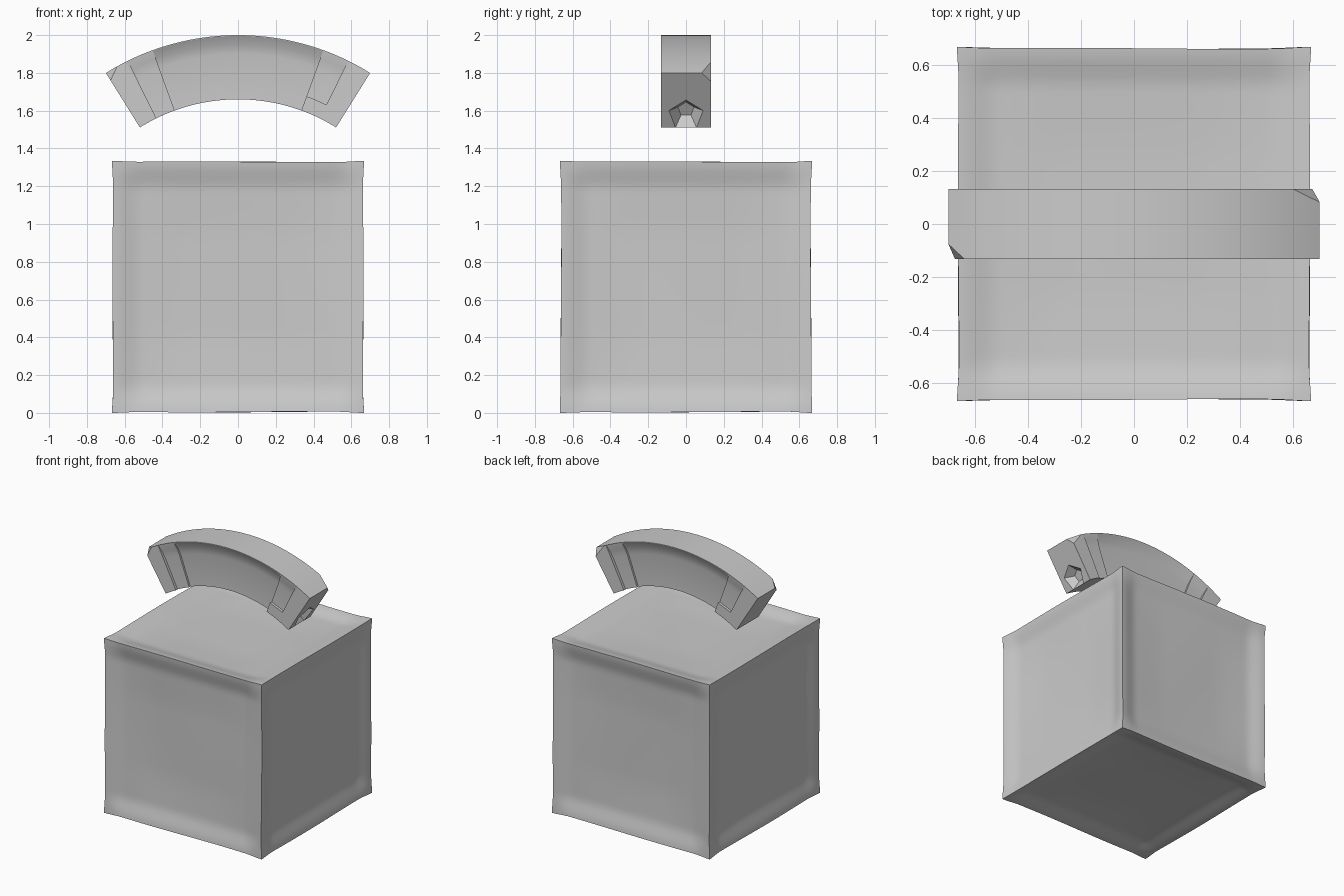
import bpy, bmesh, math, random
from mathutils import Vector, Matrix

if "Cube" in bpy.data.objects:
    bpy.data.objects.remove(bpy.data.objects["Cube"])

random.seed(3)
CENTRE_Z = 0.68          # centre of the arch's circle
END = math.radians(32)


def make_object(name, bm):
    bmesh.ops.recalc_face_normals(bm, faces=bm.faces)
    mesh = bpy.data.meshes.new(name)
    bm.to_mesh(mesh)
    bm.free()
    obj = bpy.data.objects.new(name, mesh)
    bpy.context.collection.objects.link(obj)
    return obj


def sector(profile, a0, a1, n):
    """Sweep a closed (radius, y) profile around the arch centre, degrees from up."""
    bm = bmesh.new()
    rings = []
    for k in range(n + 1):
        a = math.radians(a0 + (a1 - a0) * k / n)
        s, c = math.sin(a), math.cos(a)
        rings.append([bm.verts.new((r * s, y, CENTRE_Z + r * c)) for r, y in profile])
    for p, q in zip(rings, rings[1:]):
        for i in range(len(profile)):
            j = (i + 1) % len(profile)
            bm.faces.new((p[i], p[j], q[j], q[i]))
    bm.faces.new(rings[0])
    bm.faces.new(rings[-1][::-1])
    return bm


def smooth(obj, angle):
    bpy.ops.object.select_all(action='DESELECT')
    obj.select_set(True)
    bpy.context.view_layer.objects.active = obj
    bpy.ops.object.shade_smooth_by_angle(angle=math.radians(angle))


def cut(obj, cutter):
    bpy.context.view_layer.objects.active = obj
    mod = obj.modifiers.new("cut", 'BOOLEAN')
    mod.object = cutter
    mod.operation = 'DIFFERENCE'
    mod.solver = 'EXACT'
    bpy.ops.object.modifier_apply(modifier=mod.name)
    bpy.data.objects.remove(cutter)


def ease(t):
    t = max(0.0, min(1.0, t))
    return t * t * (3 - 2 * t)


# Block: cube with dished faces and slightly worn edges
H = 0.667
bm = bmesh.new()
bmesh.ops.create_cube(bm, size=2 * H)
bmesh.ops.subdivide_edges(bm, edges=bm.edges[:], cuts=47, use_grid_fill=True)
phase = [random.uniform(0, 6.28) for _ in range(3)]
for v in bm.verts:
    old = v.co.copy()
    for i in range(3):
        if abs(abs(old[i]) - H) < 1e-4:
            u, w = [old[j] for j in range(3) if j != i]
            du, dw = H - abs(u), H - abs(w)
            dish = (0.028 * ease(du / 0.16) * ease(dw / 0.16)
                    + 0.014 * ease(du / 0.45) * ease(dw / 0.45))
            worn = 0.005 * max(ease(du / 0.15), ease(dw / 0.15))
            wave = 0.002 * math.sin(5 * u + 4 * w + phase[i]) * ease(max(du, dw) / 0.1)
            v.co[i] -= math.copysign(dish + worn + wave, old[i])
    v.co.z += H
smooth(make_object("block", bm), 40)

# Curved arch floating above, with two chipped corners
bm = sector([(0.98, -0.132), (1.32, -0.132), (1.32, 0.132), (0.98, 0.132)], -32, 32, 40)
chips = [((-0.64, -0.132, 1.834), (-0.685, -0.09, 1.807), (-0.675, -0.132, 1.76)),
         ((0.6, 0.132, 1.856), (0.685, 0.09, 1.808), (0.672, 0.132, 1.755))]
for pts in chips:
    a, b, c = map(Vector, pts)
    normal = (b - a).cross(c - a).normalized()
    if normal.dot(a - Vector((0, 0, 1.83))) < 0:
        normal = -normal
    bmesh.ops.bisect_plane(bm, geom=bm.verts[:] + bm.edges[:] + bm.faces[:],
                           plane_co=a, plane_no=normal, clear_outer=True)
    bmesh.ops.holes_fill(bm, edges=[e for e in bm.edges if e.is_boundary], sides=0)
arch = make_object("arch", bm)

# Stepped recess on both faces: deep middle panel and a shallower band at each end
for side in (-1, 1):
    def carve(low, a0, a1, depth, n):
        y = side * 0.132
        floor = y - side * depth
        profile = [(low, floor), (1.22, floor), (1.27, floor + side * depth * 0.3),
                   (1.316, y), (1.316, side * 0.2), (low, side * 0.2)]
        cut(arch, make_object("cutter", sector(profile, a0, a1, n)))
    carve(0.9, -20, 20, 0.035, 24)
    for sign in (-1, 1):
        low = 1.06 if sign * side < 0 else 0.9
        carve(low, *sorted((sign * 19.95, sign * 26.2)), 0.02, 4)

# Five-sided socket in the right end
bm = bmesh.new()
bmesh.ops.create_cone(bm, cap_ends=True, segments=5, radius1=0.045, radius2=0.145, depth=0.12)
radial = Vector((math.sin(END), 0, math.cos(END)))
outward = Vector((math.cos(END), 0, -math.sin(END)))
first = max(bm.verts, key=lambda v: v.co.z * 100 + v.co.y).co
turn = Matrix.Rotation(math.pi / 2 - math.atan2(first.y, first.x), 4, 'Z')
basis = Matrix((radial.cross(outward), radial, outward)).transposed().to_4x4()
place = Matrix.Translation(Vector((0, 0, CENTRE_Z)) + radial * 1.056)
bmesh.ops.transform(bm, matrix=place @ basis @ turn, verts=bm.verts)
cut(arch, make_object("cutter", bm))
smooth(arch, 25)
